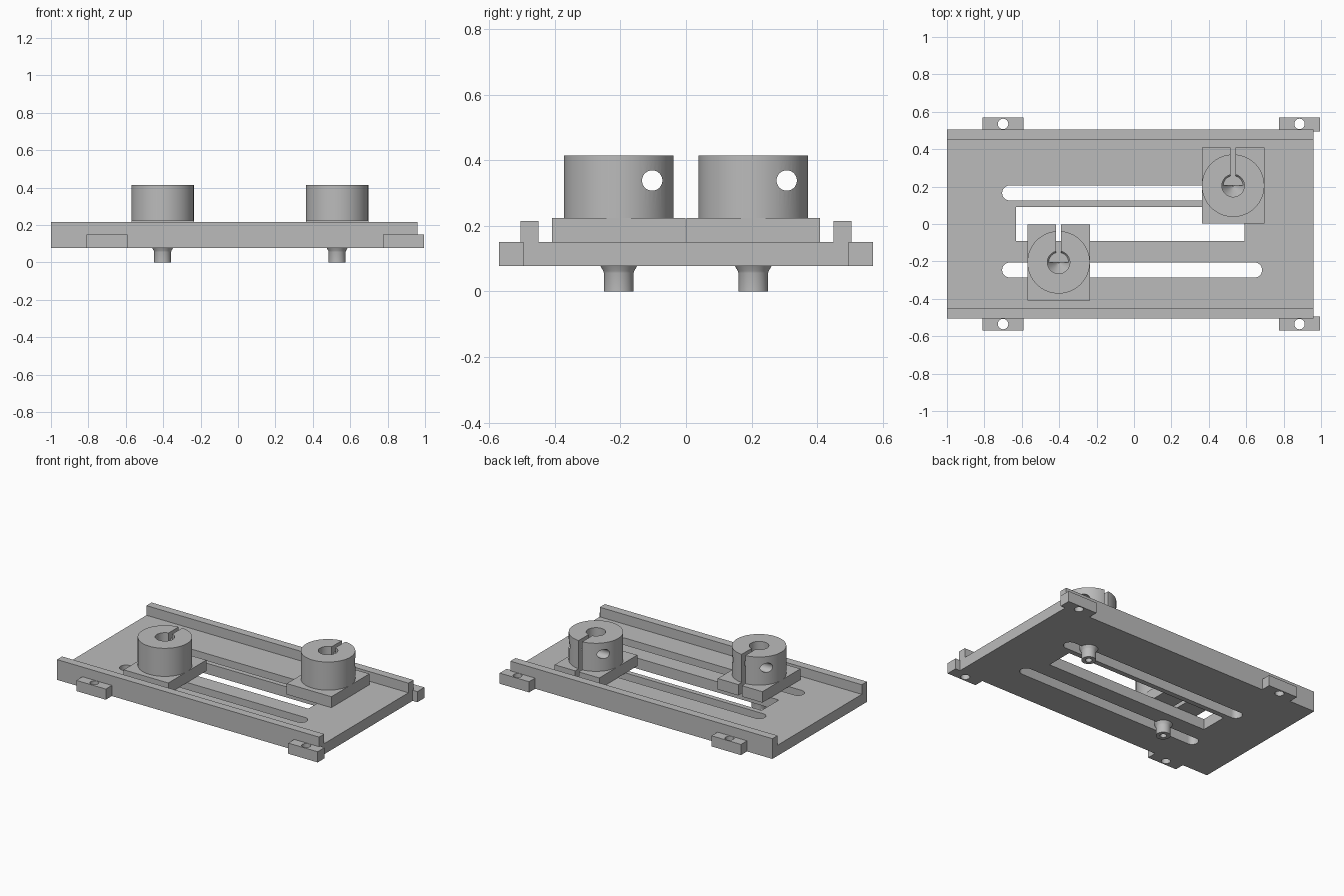
import bpy
import bmesh
from math import cos, sin, pi
from mathutils import Matrix

default = bpy.data.objects.get("Cube")
if default:
    bpy.data.objects.remove(default, do_unlink=True)

GREY = (0.5, 0.5, 0.5, 1)
metal = bpy.data.materials.new("plain grey metal")
metal.use_nodes = True
metal.diffuse_color = GREY
metal.node_tree.nodes["Principled BSDF"].inputs["Base Color"].default_value = GREY


def finish(name, bm):
    bmesh.ops.recalc_face_normals(bm, faces=bm.faces)
    mesh = bpy.data.meshes.new(name)
    bm.to_mesh(mesh)
    bm.free()
    mesh.materials.append(metal)
    ob = bpy.data.objects.new(name, mesh)
    bpy.context.collection.objects.link(ob)
    return ob


def prism(name, points, axis, lo, hi):
    """Extrude a closed 2D outline along x or z."""
    bm = bmesh.new()
    place = (lambda a, b, c: (c, a, b)) if axis == "x" else (lambda a, b, c: (a, b, c))
    face = bm.faces.new([bm.verts.new(place(a, b, lo)) for a, b in points])
    new = bmesh.ops.extrude_face_region(bm, geom=[face])["geom"]
    verts = [v for v in new if isinstance(v, bmesh.types.BMVert)]
    bmesh.ops.translate(bm, verts=verts, vec=place(0, 0, hi - lo))
    return finish(name, bm)


def box(name, x0, x1, y0, y1, z0, z1):
    return prism(name, [(x0, y0), (x1, y0), (x1, y1), (x0, y1)], "z", z0, z1)


def disc(a, b, r, n=48):
    return [(a + r * cos(2 * pi * i / n), b + r * sin(2 * pi * i / n)) for i in range(n)]


def slot(x0, x1, y, r, n=16):
    right = [(x1 - r + r * sin(pi * i / n), y - r * cos(pi * i / n)) for i in range(n + 1)]
    left = [(x0 + r - r * sin(pi * i / n), y + r * cos(pi * i / n)) for i in range(n + 1)]
    return right + left


def lathe(name, profile, n=64):
    """Stack rings of (radius, z) with capped ends."""
    bm = bmesh.new()
    rings = [[bm.verts.new((x, y, z)) for x, y in disc(0, 0, r, n)] for r, z in profile]
    for a, b in zip(rings, rings[1:]):
        for i in range(n):
            j = (i + 1) % n
            bm.faces.new((a[i], a[j], b[j], b[i]))
    bm.faces.new(rings[0])
    bm.faces.new(rings[-1])
    return finish(name, bm)


def combine(ob, other, operation="DIFFERENCE"):
    mod = ob.modifiers.new(operation.title(), "BOOLEAN")
    mod.operation = operation
    mod.solver = "EXACT"
    mod.object = other
    bpy.context.view_layer.objects.active = ob
    bpy.ops.object.modifier_apply(modifier=mod.name)
    bpy.data.objects.remove(other, do_unlink=True)


def smooth(ob):
    bpy.ops.object.select_all(action="DESELECT")
    ob.select_set(True)
    bpy.context.view_layer.objects.active = ob
    bpy.ops.object.shade_smooth_by_angle(angle=0.5)


# Base plate: channel section with a rail along each long side
BOTTOM, FLOOR, RAIL = 0.078, 0.15, 0.215
OUT, INNER = 0.505, 0.45
section = [(-OUT, BOTTOM), (OUT, BOTTOM), (OUT, RAIL), (INNER, RAIL),
           (INNER, FLOOR), (-INNER, FLOOR), (-INNER, RAIL), (-OUT, RAIL)]
plate = prism("base_plate", section, "x", -1, 0.96)

# Two round-ended guide slots and a central window
for y in (0.166, -0.246):
    combine(plate, prism("slot_cutter", slot(-0.705, 0.685, y, 0.04), "z", 0, 0.3))
combine(plate, box("window_cutter", -0.63, 0.59, -0.092, 0.092, 0, 0.3))
smooth(plate)

# Mounting lugs with bolt holes
for end, x, inner in (("left", 0.885, 0.495), ("right", -0.7, OUT)):
    for side, s in (("front", -1), ("back", 1)):
        ya, yb = sorted((s * inner, s * 0.57))
        lug = box(f"{side}_{end}_lug", x - 0.11, x + 0.11, ya, yb, BOTTOM, FLOOR)
        combine(lug, prism("bolt_cutter", disc(x, s * 0.535, 0.028, 32), "z", 0, 0.3))
        smooth(lug)

# Sliding clamp: square foot, round collar and guide pin in one body
clamp = box("back_clamp", -0.167, 0.167, -0.203, 0.203, FLOOR, 0.224)
combine(clamp, lathe("collar", [(0.167, 0.18), (0.167, 0.414)]), "UNION")
pin = [(0.045, 0), (0.045, 0.056), (0.047, 0.062), (0.056, 0.078), (0.056, 0.18)]
combine(clamp, lathe("pin", pin), "UNION")

# Bore with conical floor, pin socket, clamping slit and cross hole
combine(clamp, lathe("bore_cutter", [(0.004, 0.08), (0.06, 0.16), (0.06, 0.5)]))
combine(clamp, lathe("socket_cutter", [(0.02, -0.1), (0.02, 0.05)], 32))
combine(clamp, box("slit_cutter", -0.0135, 0.0135, 0, 0.3, FLOOR - 0.01, 0.5))
combine(clamp, prism("cross_cutter", disc(0.102, 0.338, 0.031), "x", -0.3, 0.3))
smooth(clamp)
clamp.location = (0.53, 0.205, 0)

# Second clamp reuses the same mesh
front = bpy.data.objects.new("front_clamp", clamp.data)
bpy.context.collection.objects.link(front)
front.location = (-0.403, -0.205, 0)
